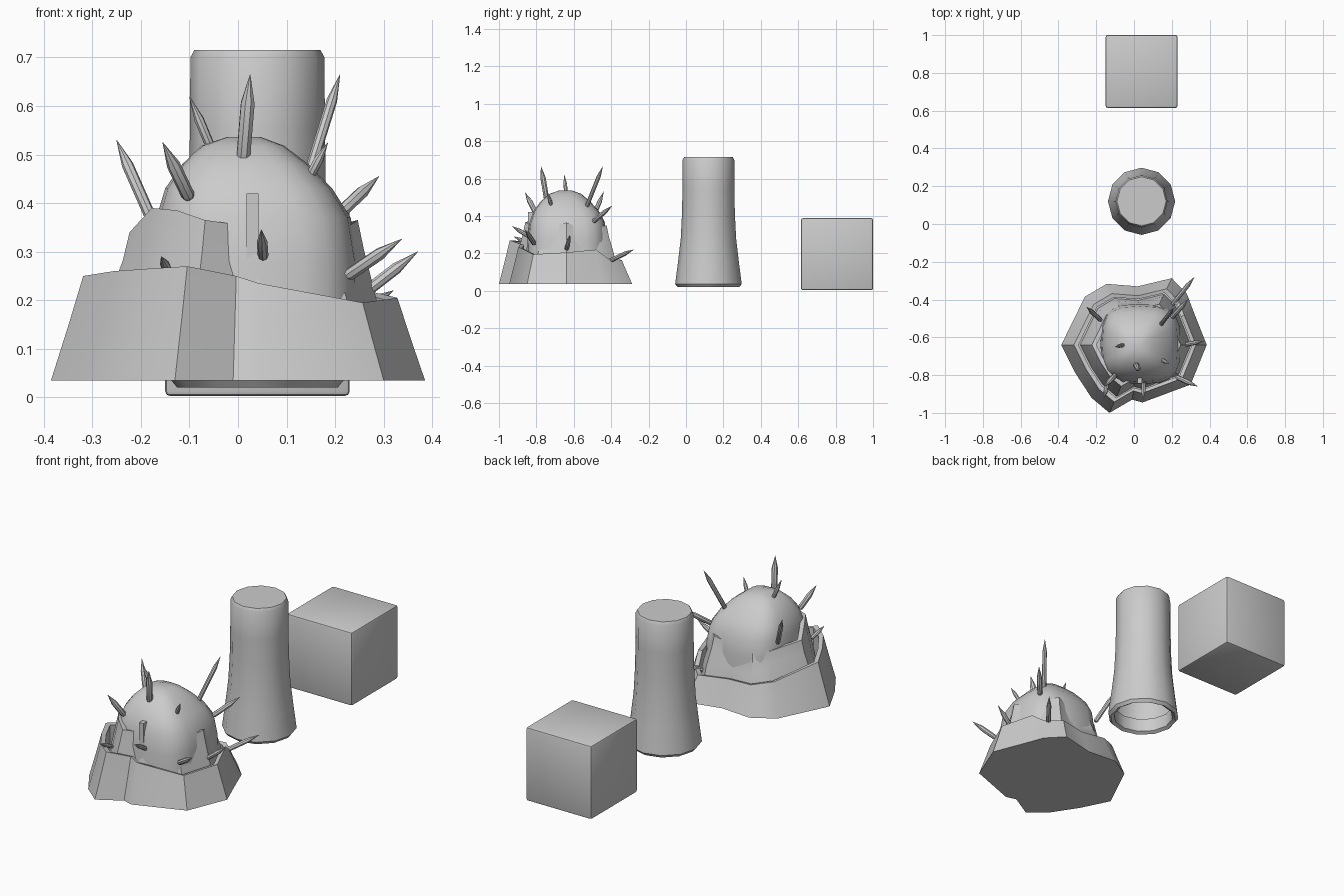
import bpy, bmesh, math
from mathutils import Vector

if "Cube" in bpy.data.objects:
    bpy.data.objects.remove(bpy.data.objects["Cube"])


def finish(name, bm, angle=35, flip_check=True):
    if flip_check:
        bmesh.ops.recalc_face_normals(bm, faces=bm.faces)
    me = bpy.data.meshes.new(name)
    bm.to_mesh(me)
    bm.free()
    ob = bpy.data.objects.new(name, me)
    bpy.context.collection.objects.link(ob)
    bpy.context.view_layer.objects.active = ob
    for o in bpy.context.selected_objects:
        o.select_set(False)
    ob.select_set(True)
    bpy.ops.object.shade_smooth_by_angle(angle=math.radians(angle))
    return ob


def loft(name, rings, cap_start=True, cap_end=True, angle=35):
    bm = bmesh.new()
    vr = [[bm.verts.new(p) for p in r] for r in rings]
    n = len(vr[0])
    for a, b in zip(vr, vr[1:]):
        for i in range(n):
            bm.faces.new((a[i], a[(i + 1) % n], b[(i + 1) % n], b[i]))
    if cap_start:
        bm.faces.new(vr[0][::-1])
    if cap_end:
        bm.faces.new(vr[-1])
    return finish(name, bm, angle)


def box(name, lo, hi, bevel=0):
    bm = bmesh.new()
    bmesh.ops.create_cube(bm, size=1)
    for v in bm.verts:
        v.co = [(l + h) / 2 + c * (h - l) for l, h, c in zip(lo, hi, v.co)]
    if bevel:
        bmesh.ops.bevel(bm, geom=bm.edges[:], offset=bevel, segments=2,
                        profile=0.5, affect='EDGES')
    return finish(name, bm)


# crate at the back
box("cube_block", (-0.15, 0.615, 0.003), (0.23, 1.0, 0.388), 0.01)

# flared column, open underneath, twelve sides
profile = [(0.148, 0.10), (0.148, 0.03), (0.165, 0.02), (0.178, 0.036),
           (0.162, 0.16), (0.148, 0.28), (0.141, 0.42), (0.139, 0.55),
           (0.138, 0.70), (0.130, 0.715)]
loft("column", [[(0.04 + r * math.cos(i * math.pi / 6),
                  0.12 + r * math.sin(i * math.pi / 6), z) for i in range(12)]
                for r, z in profile], cap_start=False)

# mound: ground outline with rim heights of the outer and middle shells
OUT = [(-.385, -.64, .25, .34), (-.26, -.385, .20, .32), (-.145, -.317, .18, .33),
       (.02, -.33, .17, .31), (.20, -.287, .165, .35), (.28, -.37, .17, .34),
       (.31, -.45, .22, .32), (.385, -.64, .205, .365), (.30, -.85, .195, .33),
       (.045, -.945, .235, .345), (-.01, -.93, .25, .355), (-.13, -1.0, .27, .365),
       (-.225, -.92, .265, .385), (-.31, -.79, .26, .39)][::-1]
C = Vector((0.03, -0.64))


def ring(s, z):
    return [(C.x + (p[0] - C.x) * s, C.y + (p[1] - C.y) * s,
             z(p) if callable(z) else z) for p in OUT]


loft("outer_rock_skirt", [ring(1, .035), ring(.91, lambda p: .035 + (p[2] - .035) * .55),
                          ring(.84, lambda p: p[2]), ring(.78, lambda p: p[2] - .005),
                          ring(.78, .12)])
loft("middle_rock_skirt", [ring(.77, .10), ring(.72, .2),
                           ring(.645, lambda p: p[3] - .06),
                           ring(.61, lambda p: p[3]), ring(.55, lambda p: p[3] - .005),
                           ring(.56, .25)])

# squarish rounded dome: centre x, centre y, half width, height
DOME = [(.035, -.635, .215, .14), (.035, -.635, .212, .28), (.032, -.635, .20, .37),
        (.022, -.64, .172, .43), (.015, -.645, .13, .48), (.01, -.645, .085, .518),
        (.012, -.645, .035, .536)]


def dome_ring(cx, cy, w, z, n=20, k=0.65):
    pts = []
    for i in range(n):
        c, s = math.cos(2 * math.pi * i / n), math.sin(2 * math.pi * i / n)
        pts.append((cx + w * math.copysign(abs(c) ** k, c),
                    cy + w * math.copysign(abs(s) ** k, s), z))
    return pts


loft("dome", [dome_ring(*d) for d in DOME], angle=50)

# thin upright ridge on the front
box("front_ridge", (.018, -.845, .2), (.042, -.77, .42))

# spikes: base, tip, radius
SPIKES = [((-.175, -.51, .36), (-.25, -.44, .53), .012),
          ((-.10, -.80, .41), (-.155, -.86, .525), .014),
          ((.008, -.74, .46), (.025, -.775, .665), .015),
          ((.14, -.535, .44), (.21, -.445, .665), .011),
          ((.14, -.715, .44), (.185, -.74, .525), .010),
          ((.20, -.495, .37), (.29, -.395, .455), .013),
          ((.225, -.81, .25), (.337, -.86, .326), .013),
          ((.26, -.64, .215), (.37, -.62, .30), .012),
          ((.052, -.83, .285), (.048, -.93, .345), .011),
          ((-.05, -.64, .50), (-.10, -.65, .62), .010),
          ((.20, -.43, .15), (.32, -.28, .22), .012),
          ((-.14, -.84, .25), (-.158, -.92, .29), .010)]
for i, (a, b, r) in enumerate(SPIKES):
    a, b = Vector(a), Vector(b)
    q = (b - a).to_track_quat('Z', 'Y')
    L = (b - a).length
    tip = max(L - .06, L * .6)
    prof = [(r * .7, 0), (r, .008), (r, tip), (.0005, L)]
    loft(f"spike_{i + 1}", [[a + q @ Vector((rr * math.cos(t * math.pi / 4),
                                             rr * math.sin(t * math.pi / 4), z))
                             for t in range(8)] for rr, z in prof])
